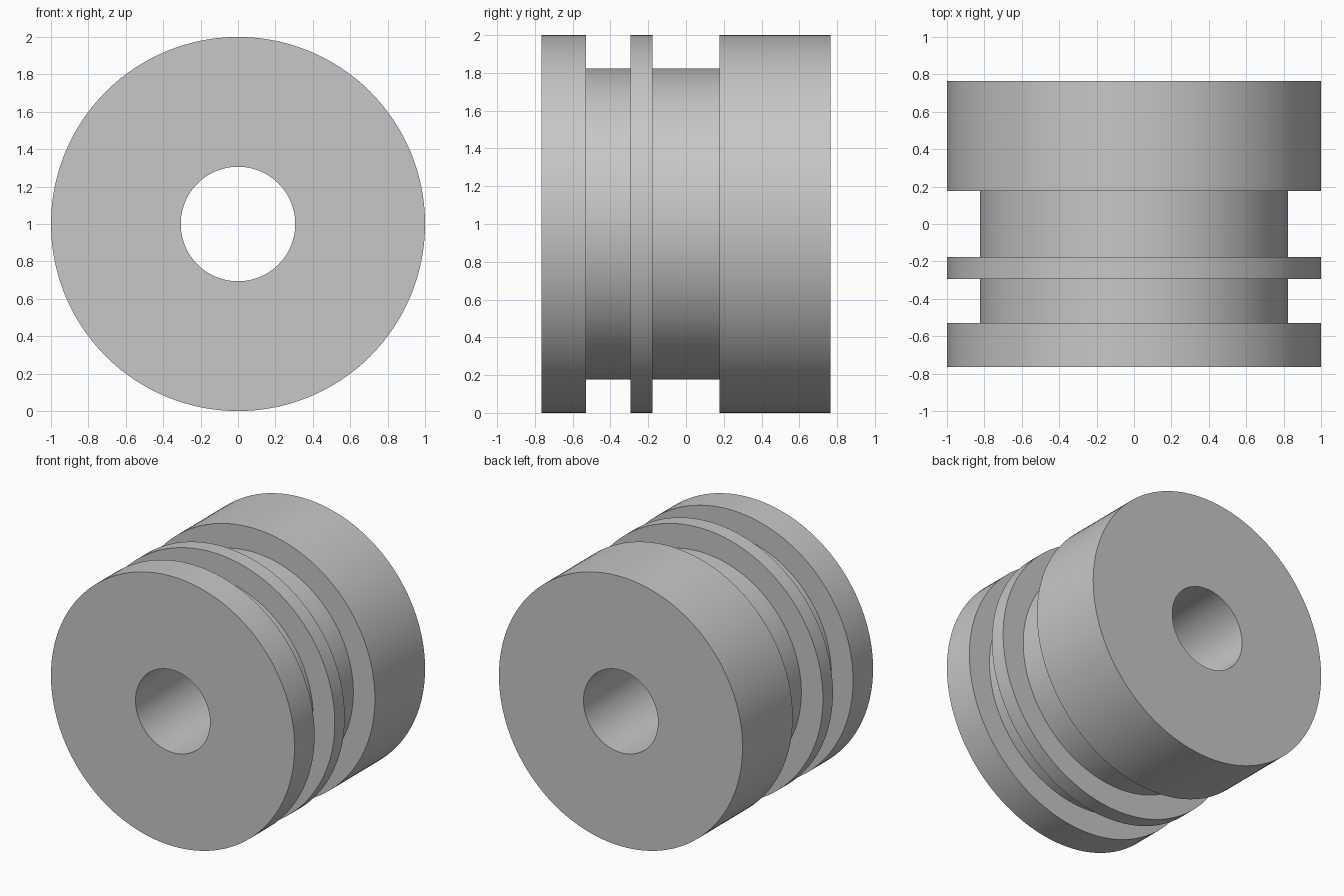
import bpy
import bmesh
from math import cos, sin, tau

cube = bpy.data.objects.get("Cube")
if cube:
    bpy.data.objects.remove(cube, do_unlink=True)

# Plain grey finish
GREY = (0.57, 0.57, 0.57, 1.0)
grey = bpy.data.materials.new("plain grey")
grey.use_nodes = True
grey.diffuse_color = GREY
grey.node_tree.nodes["Principled BSDF"].inputs["Base Color"].default_value = GREY

OUTER, GROOVE, BORE = 1.0, 0.823, 0.306
SEGMENTS = 128

# Closed cross-section as (radius, y): bore, front flange, groove, thin rib, groove, rear drum
profile = [
    (BORE, -0.765), (OUTER, -0.765), (OUTER, -0.53),
    (GROOVE, -0.53), (GROOVE, -0.294),
    (OUTER, -0.294), (OUTER, -0.177),
    (GROOVE, -0.177), (GROOVE, 0.177),
    (OUTER, 0.177), (OUTER, 0.765), (BORE, 0.765),
]


def lathe(name, section, segments, centre_z):
    """Revolve a closed section around the y axis."""
    bm = bmesh.new()
    rings = []
    for i in range(segments):
        a = tau * i / segments
        rings.append([bm.verts.new((r * cos(a), y, centre_z + r * sin(a)))
                      for r, y in section])
    for i, ring in enumerate(rings):
        after = rings[(i + 1) % segments]
        for j in range(len(section)):
            k = (j + 1) % len(section)
            bm.faces.new((ring[j], ring[k], after[k], after[j]))
    bmesh.ops.recalc_face_normals(bm, faces=bm.faces)
    mesh = bpy.data.meshes.new(name)
    bm.to_mesh(mesh)
    bm.free()
    obj = bpy.data.objects.new(name, mesh)
    bpy.context.collection.objects.link(obj)
    return obj


# Grooved roller with a through bore
roller = lathe("grooved_roller", profile, SEGMENTS, OUTER)
roller.data.materials.append(grey)

# Smooth round walls, crisp rims
bpy.ops.object.select_all(action="DESELECT")
roller.select_set(True)
bpy.context.view_layer.objects.active = roller
bpy.ops.object.shade_smooth_by_angle()
